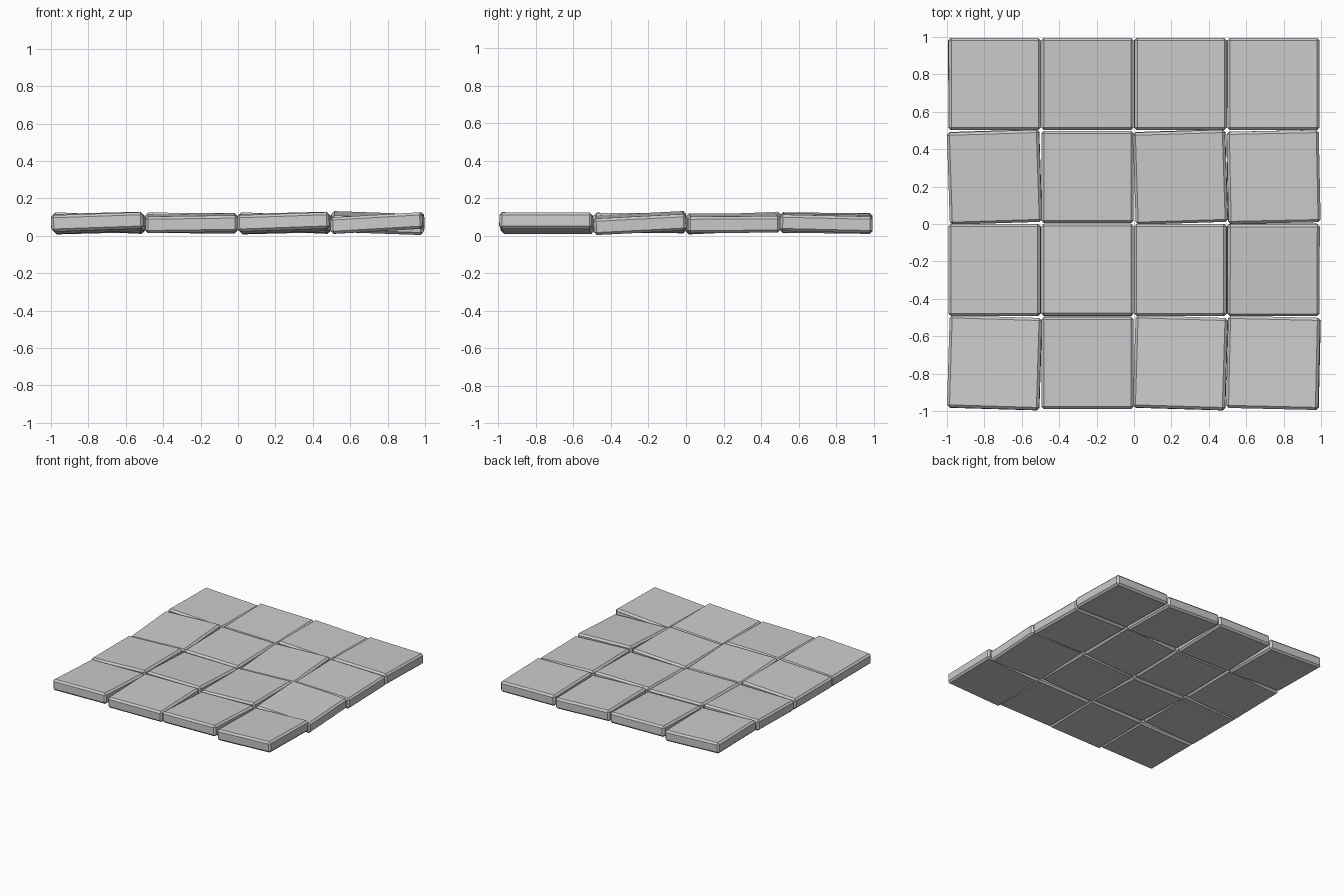
import bpy, bmesh
from math import radians
from mathutils import Matrix, Euler

if "Cube" in bpy.data.objects:
    bpy.data.objects.remove(bpy.data.objects["Cube"])

PITCH, SIZE, THICK, MID = 0.497, 0.493, 0.088, 0.068

# Tilt (x, y) and twist (z) in degrees; rows run front to back
loose_column = [(-1.5, -2, -1.7), (0, -2.5, 0), (2.6, -1.5, 1.8), (-0.8, 2.6, 0)]
inner_column = [(1.5, -0.8, 0), (-2.6, 0.3, 0), (1, 0.8, 0), (1.5, 1, 0)]
right_column = [(0, -3.3, -1.3), (2.9, 2, 0), (0.3, 2, 1.2), (-1.3, 1, 0)]
columns = [loose_column, inner_column, loose_column, right_column]


def tile(name, x, y, angles):
    """Square paving tile with chamfered edges, settled at an angle."""
    bm = bmesh.new()
    bmesh.ops.create_cube(bm, size=1, matrix=Matrix.Diagonal((SIZE, SIZE, THICK, 1)))
    bmesh.ops.bevel(bm, geom=bm.edges[:], offset=0.014, segments=1, affect='EDGES')
    mesh = bpy.data.meshes.new(name)
    bm.to_mesh(mesh)
    bm.free()
    ob = bpy.data.objects.new(name, mesh)
    ob.location = (x, y, MID)
    ob.rotation_euler = Euler([radians(a) for a in angles])
    bpy.context.collection.objects.link(ob)


# Four by four grid of floor tiles
for c, column in enumerate(columns):
    for r, angles in enumerate(column):
        tile(f"floor_tile_{c + 1}_{r + 1}", (c - 1.5) * PITCH, (r - 1.5) * PITCH + 0.003, angles)
